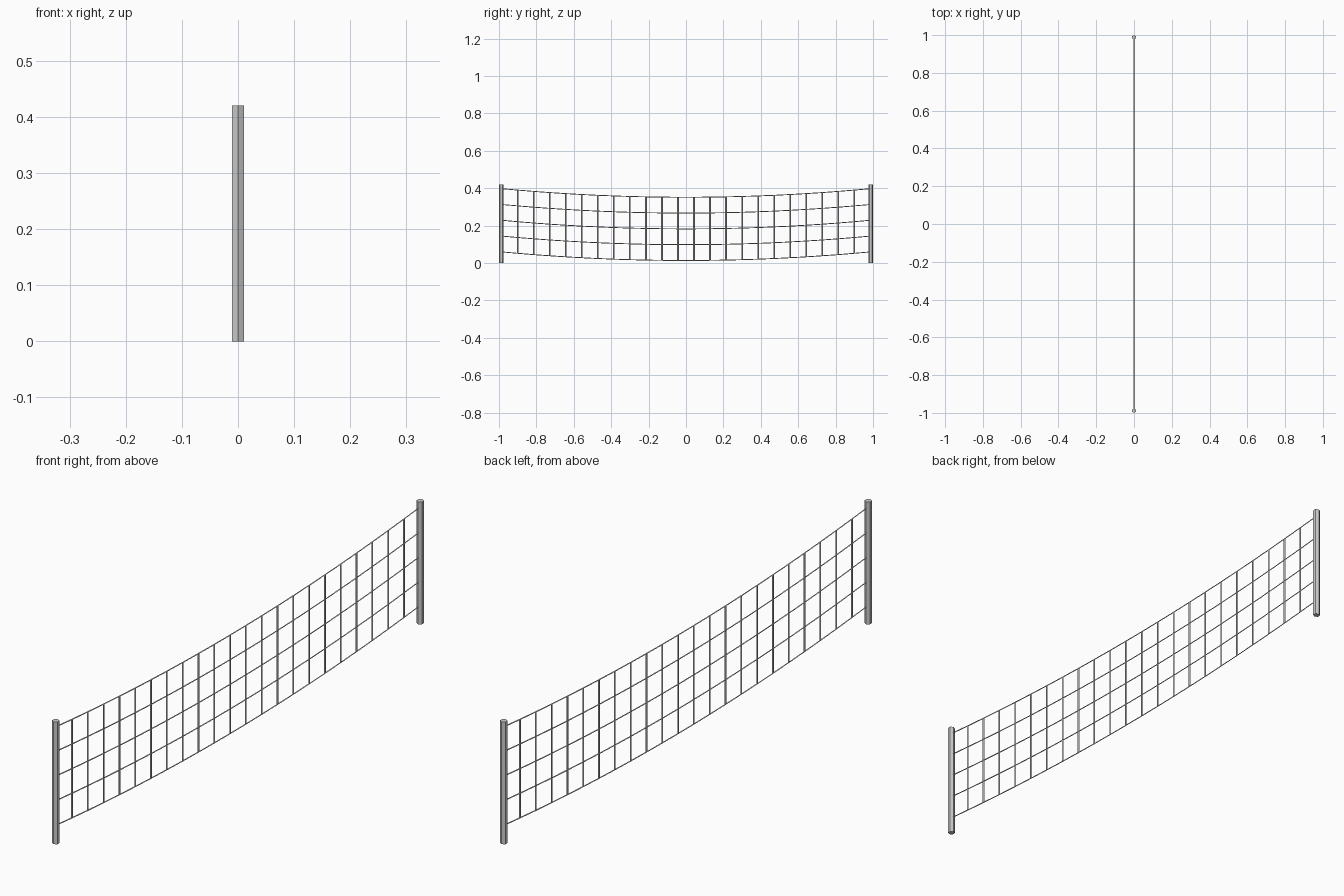
import bpy, bmesh

if "Cube" in bpy.data.objects:
    bpy.data.objects.remove(bpy.data.objects["Cube"])

POST_Y, POST_R, POST_H = 0.988, 0.012, 0.42
COLS, ROWS = 23, 4
NET_Y, TOP, BOTTOM, SAG = 0.986, 0.398, 0.06, 0.046
STRETCH = 2.0   # net is stretched sideways, so upright strands are wider

# two hexagonal end posts
for name, side in (("left_post", -1), ("right_post", 1)):
    bpy.ops.mesh.primitive_cylinder_add(vertices=6, radius=POST_R, depth=POST_H,
                                        location=(0, side * POST_Y, POST_H / 2))
    bpy.context.object.name = name

# sagging net: a grid sheet turned into strands
bm = bmesh.new()
grid = []
for i in range(COLS + 1):
    t = 2 * i / COLS - 1
    drop = SAG * (1 - t * t)
    grid.append([bm.verts.new((0, t * NET_Y / STRETCH,
                               BOTTOM + (TOP - BOTTOM) * j / ROWS - drop))
                 for j in range(ROWS + 1)])
for i in range(COLS):
    for j in range(ROWS):
        bm.faces.new((grid[i][j], grid[i + 1][j], grid[i + 1][j + 1], grid[i][j + 1]))
mesh = bpy.data.meshes.new("net")
bm.to_mesh(mesh)
bm.free()
net = bpy.data.objects.new("net", mesh)
net.scale.y = STRETCH
bpy.context.collection.objects.link(net)
strands = net.modifiers.new("strands", 'WIREFRAME')
strands.thickness = 0.0045
strands.offset = 0
strands.use_boundary = True
strands.use_even_offset = True
